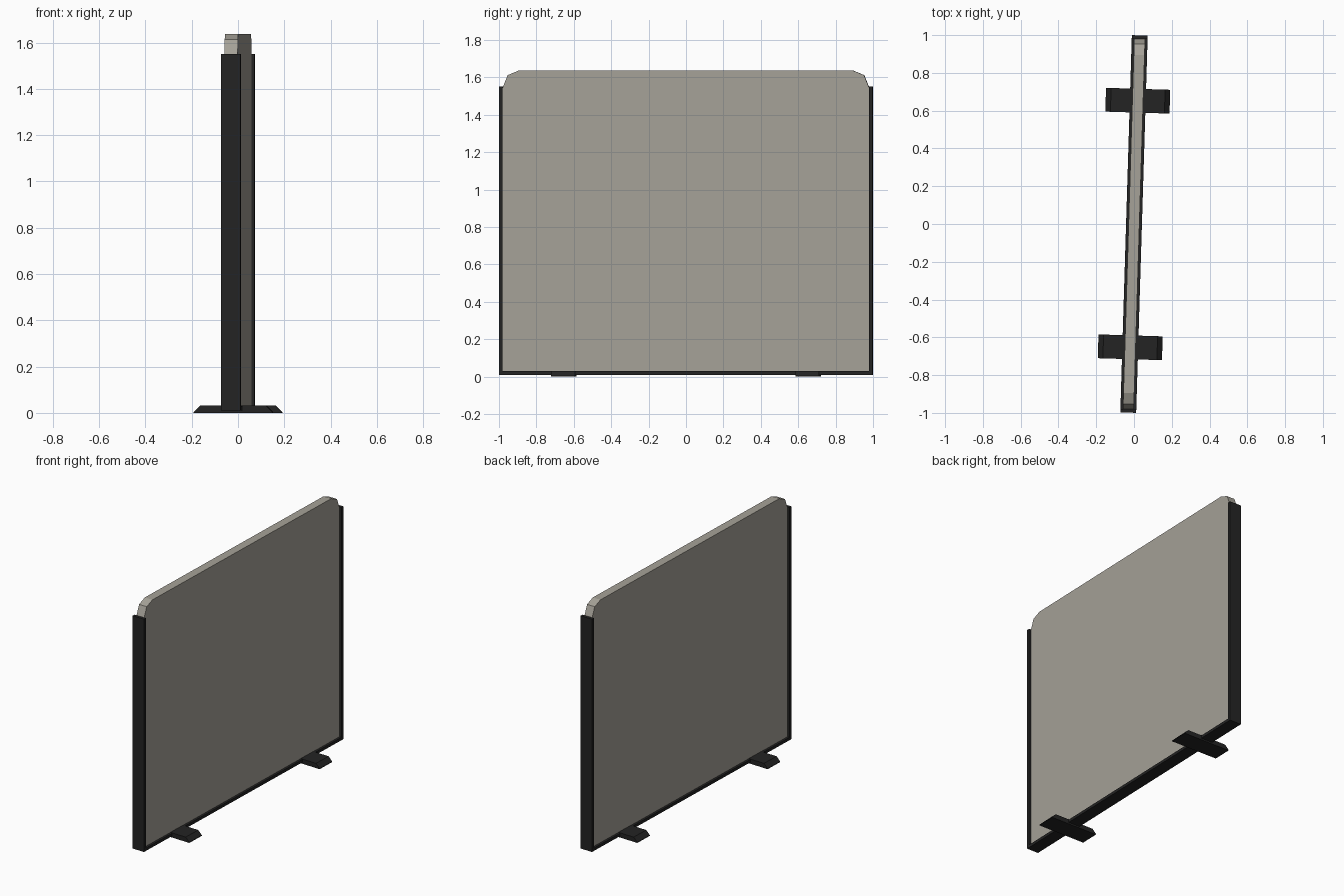
import bpy, bmesh, math

if "Cube" in bpy.data.objects:
    bpy.data.objects.remove(bpy.data.objects["Cube"])

YAW = -math.radians(1.75)   # the whole screen stands slightly turned


def material(name, rgb):
    m = bpy.data.materials.new(name)
    m.diffuse_color = (*rgb, 1)
    m.use_nodes = True
    m.node_tree.nodes["Principled BSDF"].inputs["Base Color"].default_value = m.diffuse_color
    return m


fabric = material("warm_grey_fabric", (0.38, 0.36, 0.315))
black = material("black_metal", (0.017, 0.017, 0.017))


def extrude(name, profile, axis, depth, mat, offset=0.0):
    """Extrude a 2D profile, centred along x (profile is y,z) or y (profile is x,z)."""
    bm = bmesh.new()
    if axis == "x":
        verts = [bm.verts.new((-depth / 2, a, b)) for a, b in profile]
        move = (depth, 0, 0)
    else:
        verts = [bm.verts.new((a, offset - depth / 2, b)) for a, b in profile]
        move = (0, depth, 0)
    face = bm.faces.new(verts)
    geo = bmesh.ops.extrude_face_region(bm, geom=[face])["geom"]
    bmesh.ops.translate(bm, vec=move, verts=[g for g in geo if isinstance(g, bmesh.types.BMVert)])
    bmesh.ops.recalc_face_normals(bm, faces=bm.faces)
    me = bpy.data.meshes.new(name)
    bm.to_mesh(me)
    bm.free()
    me.materials.append(mat)
    ob = bpy.data.objects.new(name, me)
    ob.rotation_euler.z = YAW
    bpy.context.collection.objects.link(ob)
    return ob


def mirrored(half):
    return half + [(-a, b) for a, b in reversed(half)]


# Fabric panel with chamfered top corners
extrude("panel", mirrored([(0.98, 0.03), (0.98, 1.545), (0.953, 1.612), (0.895, 1.636)]),
        "x", 0.057, fabric)

# U-shaped frame: two posts and the bottom rail
extrude("frame", mirrored([(0.999, 0.01), (0.999, 1.55), (0.98, 1.55), (0.98, 0.029)]),
        "x", 0.084, black)

# Two feet with sloped ends
for name, y in (("front_foot", -0.653), ("back_foot", 0.653)):
    extrude(name, mirrored([(0.17, 0.0), (0.17, 0.004), (0.143, 0.031)]), "y", 0.126, black, y)
